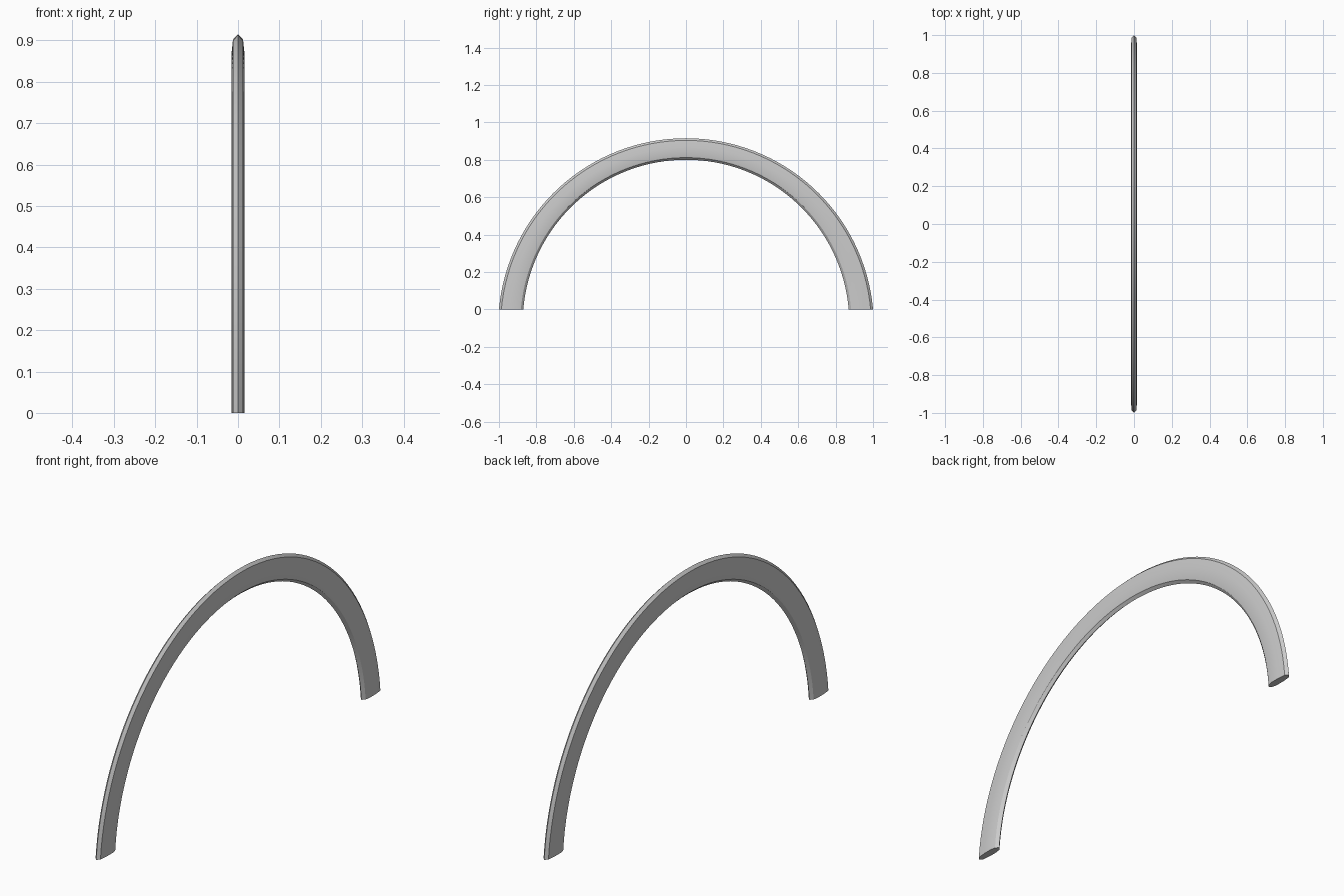
import bpy, bmesh, math

if "Cube" in bpy.data.objects:
    bpy.data.objects.remove(bpy.data.objects["Cube"])

# Outer and inner arcs of the arch: (radius, centre height)
OUTER = (1.004, -0.089)
INNER = (0.873, -0.073)
STEPS = 64

# Half cross-section: (fraction from outer to inner edge, half thickness)
half = [(0.0, 0.0), (0.10, 0.012), (0.42, 0.016), (0.72, 0.016),
        (0.90, 0.012), (1.0, 0.0)]
section = half + [(t, -x) for t, x in half[-2:0:-1]]


def arc_point(t, s):
    """Point on the blended arc; s runs 0..1 from foot to foot."""
    r = OUTER[0] + (INNER[0] - OUTER[0]) * t
    zc = OUTER[1] + (INNER[1] - OUTER[1]) * t
    start = math.asin(-zc / r)
    a = start + (math.pi - 2 * start) * s
    return r * math.cos(a), max(0.0, zc + r * math.sin(a))


# Sweep the section along the arch
bm = bmesh.new()
rings = []
for i in range(STEPS + 1):
    ring = []
    for t, x in section:
        y, z = arc_point(t, i / STEPS)
        ring.append(bm.verts.new((x, y, z)))
    rings.append(ring)
n = len(section)
for a, b in zip(rings, rings[1:]):
    for k in range(n):
        bm.faces.new((a[k], a[(k + 1) % n], b[(k + 1) % n], b[k]))

# Flat feet
bm.faces.new(rings[0])
bm.faces.new(rings[-1])
bmesh.ops.recalc_face_normals(bm, faces=bm.faces)

mesh = bpy.data.meshes.new("arch_band")
bm.to_mesh(mesh)
bm.free()
arch = bpy.data.objects.new("arch_band", mesh)
bpy.context.collection.objects.link(arch)
bpy.context.view_layer.objects.active = arch
arch.select_set(True)
bpy.ops.object.shade_smooth_by_angle(angle=math.radians(20))
